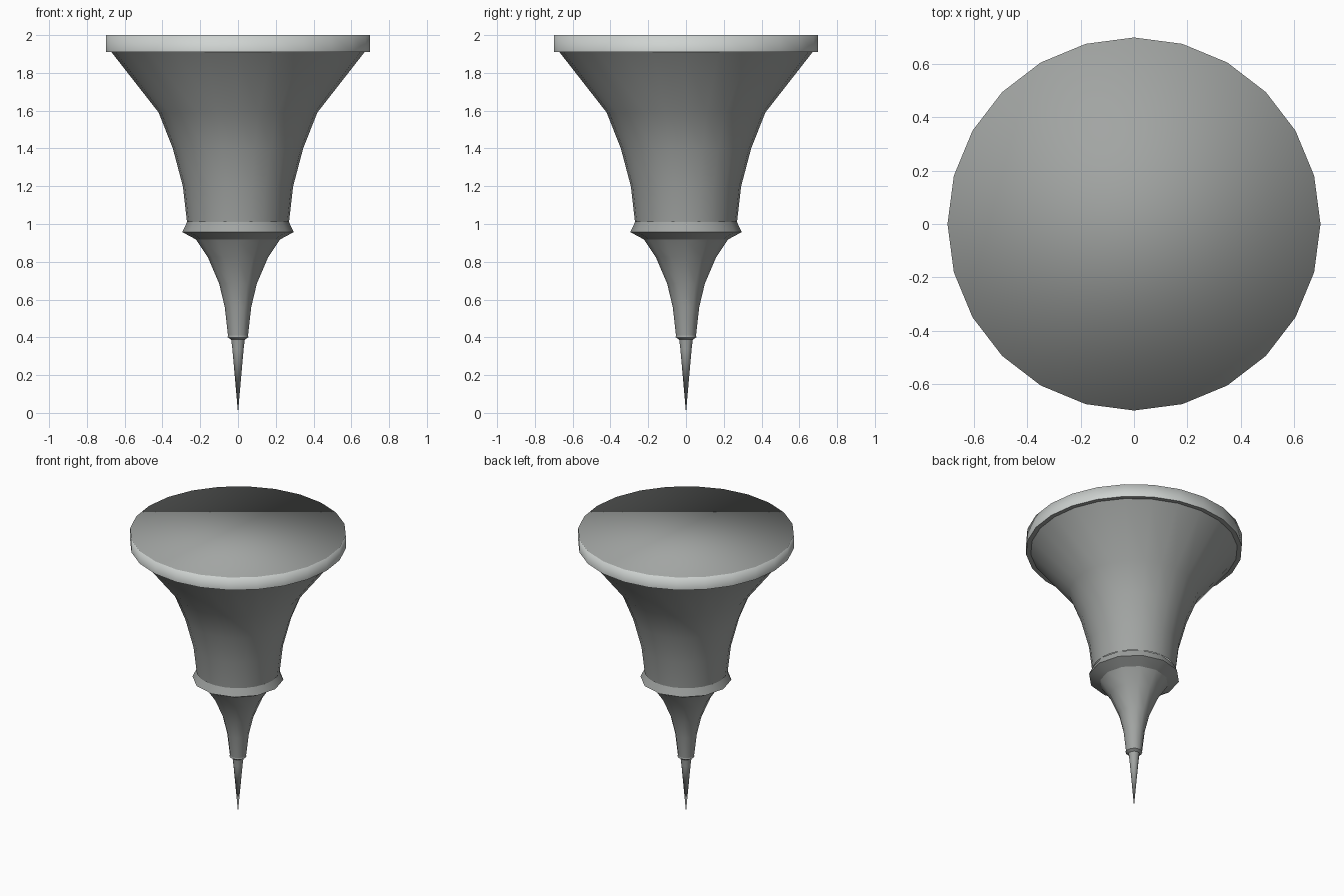
import bpy, bmesh
from math import cos, sin, pi, radians

cube = bpy.data.objects.get("Cube")
if cube:
    bpy.data.objects.remove(cube)


def material(name, colour):
    mat = bpy.data.materials.new(name)
    mat.use_nodes = True
    mat.diffuse_color = colour
    mat.node_tree.nodes["Principled BSDF"].inputs["Base Color"].default_value = colour
    return mat


grey = material("mid grey", (0.36, 0.375, 0.365, 1))
light = material("light grey", (0.62, 0.65, 0.635, 1))


def lathe(name, profile, sides, mats=(grey,), cap=False, crease=40):
    """Revolve (radius, height) points, listed top down, around the z axis."""
    bm = bmesh.new()
    rings = []
    for r, z in profile:
        if r == 0:
            rings.append([bm.verts.new((0, 0, z))] * sides)
        else:
            angles = [2 * pi * i / sides for i in range(sides)]
            rings.append([bm.verts.new((r * cos(a), r * sin(a), z)) for a in angles])
    for upper, lower in zip(rings, rings[1:]):
        for i in range(sides):
            j = (i + 1) % sides
            corners = [upper[i], lower[i], lower[j], upper[j]]
            bm.faces.new(list(dict.fromkeys(corners)))
    if cap:
        bm.faces.new(rings[0])
    bm.normal_update()
    for face in bm.faces:
        face.smooth = True
        # only upright faces take the second colour
        if len(mats) > 1 and abs(face.normal.z) < 0.5:
            face.material_index = 1
    for edge in bm.edges:
        if len(edge.link_faces) == 2 and edge.calc_face_angle() > radians(crease):
            edge.smooth = False
    if cap:
        # the top edge stays soft
        for edge in bm.edges:
            if all(v in rings[0] for v in edge.verts):
                edge.smooth = True
    mesh = bpy.data.meshes.new(name)
    bm.to_mesh(mesh)
    bm.free()
    for mat in mats:
        mesh.materials.append(mat)
    obj = bpy.data.objects.new(name, mesh)
    bpy.context.collection.objects.link(obj)
    return obj


# Flat top disc with a light edge band and a narrow underside
lathe("top_disc", [(0.7, 2), (0.7, 1.91), (0.66, 1.91)], 24, (grey, light), cap=True)

# Flared main body
lathe("flared_body",
      [(0.67, 1.91), (0.42, 1.59), (0.345, 1.4), (0.292, 1.2), (0.27, 1.01)], 24)

# Collar below the body
lathe("collar", [(0.27, 1.01), (0.295, 0.957), (0.222, 0.918)], 12)

# Curved lower funnel
lathe("lower_funnel",
      [(0.222, 0.918), (0.16, 0.825), (0.1, 0.685), (0.07, 0.56), (0.053, 0.41)], 12)

# Small ring and needle tip
lathe("small_ring", [(0.053, 0.41), (0.055, 0.4), (0.036, 0.388)], 12)
lathe("needle_tip", [(0.036, 0.388), (0.03, 0.34), (0, 0)], 12)
